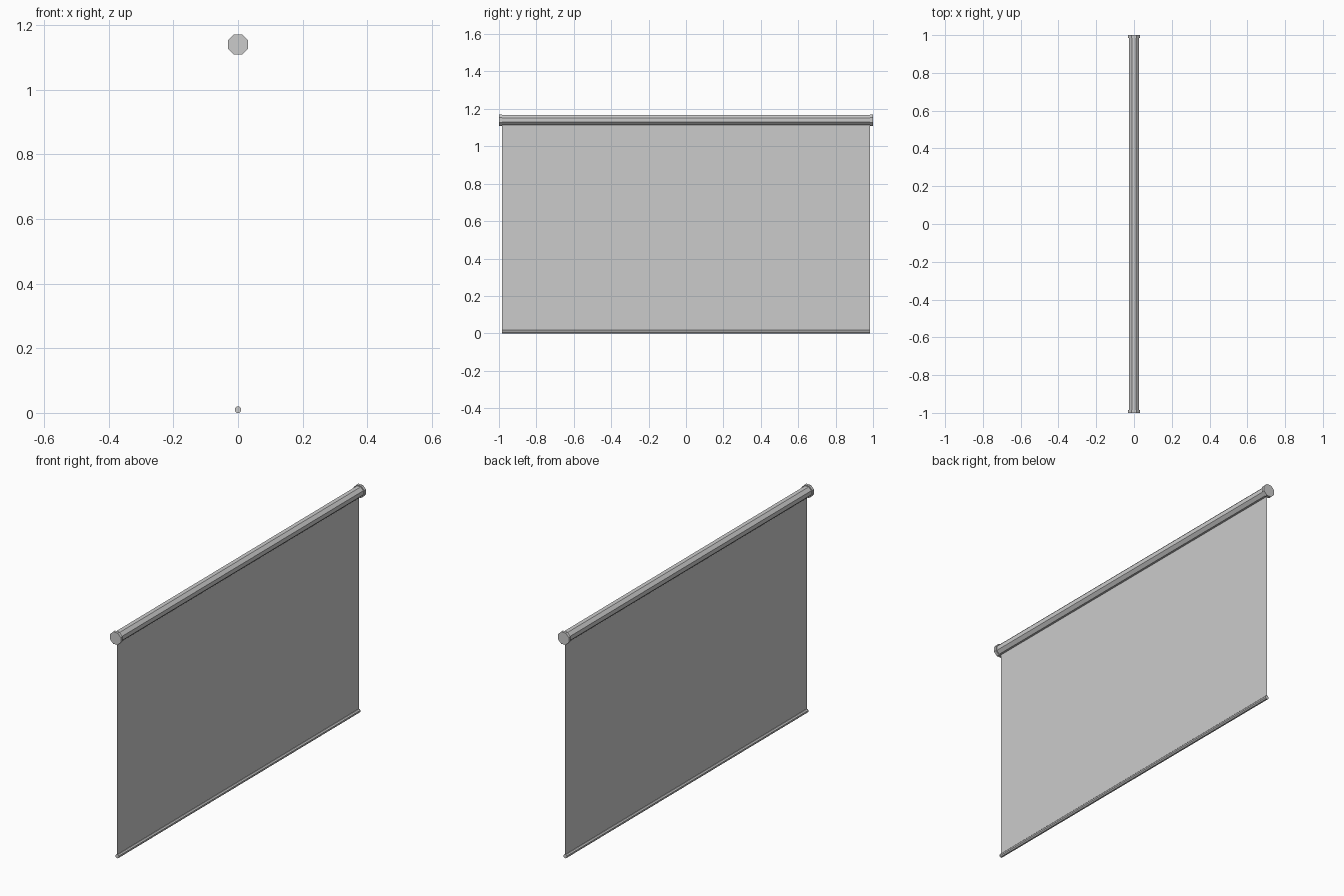
import bpy
from math import pi, cos

if "Cube" in bpy.data.objects:
    bpy.data.objects.remove(bpy.data.objects["Cube"])

TUBE_Z, BAR_Z, HALF = 1.14, 0.0095, 0.985


def octagon_rod(name, apothem, y0, y1, z):
    """Eight-sided rod along y with a flat facet at the top and bottom."""
    bpy.ops.mesh.primitive_cylinder_add(
        vertices=8, radius=apothem / cos(pi / 8), depth=y1 - y0)
    ob = bpy.context.object
    ob.name = name
    # turn half a facet, then lay along y
    for v in ob.data.vertices:
        x, y, h = v.co
        c, s = cos(pi / 8), (1 - cos(pi / 8) ** 2) ** 0.5
        v.co = (c * x - s * y, -h, s * x + c * y)
    ob.location = (0, (y0 + y1) / 2, z)
    return ob


# Roller housing and end caps
octagon_rod("roller_tube", 0.026, -HALF, HALF, TUBE_Z)
octagon_rod("end_cap_front", 0.031, -1.0, -HALF, TUBE_Z)
octagon_rod("end_cap_back", 0.031, HALF, 1.0, TUBE_Z)

# Weighted bar at the bottom of the screen
octagon_rod("bottom_bar", 0.0095, -HALF, HALF, BAR_Z)

# Screen sheet hanging from roller to bar, single thin surface
mesh = bpy.data.meshes.new("screen_sheet")
mesh.from_pydata([(0, -HALF, BAR_Z), (0, HALF, BAR_Z),
                  (0, HALF, TUBE_Z - 0.02), (0, -HALF, TUBE_Z - 0.02)],
                 [], [(0, 1, 2, 3)])
sheet = bpy.data.objects.new("screen_sheet", mesh)
bpy.context.collection.objects.link(sheet)
